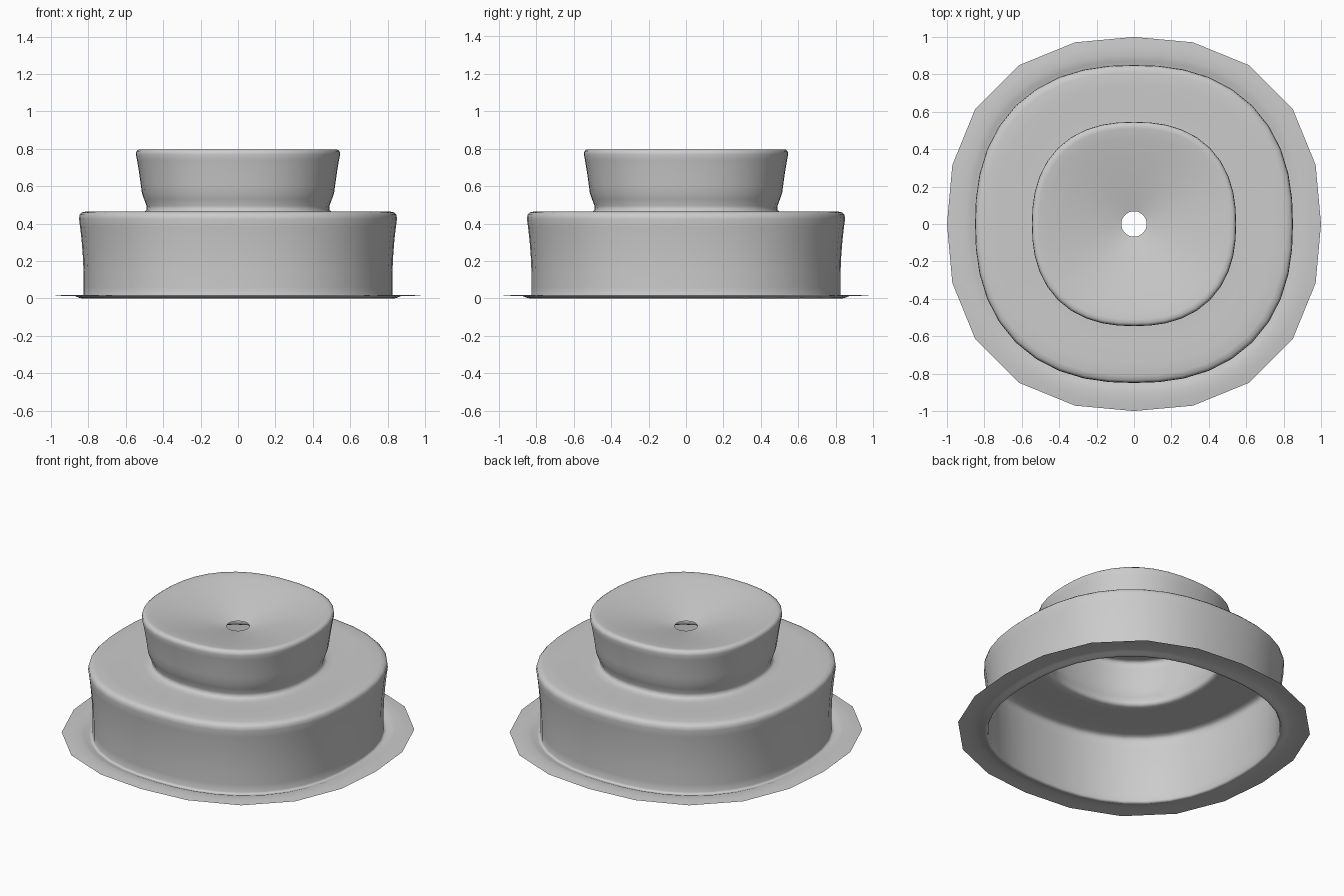
import bpy
import bmesh
from math import cos, sin, pi

cube = bpy.data.objects.get("Cube")
if cube:
    bpy.data.objects.remove(cube, do_unlink=True)

SEGMENTS = 40
ROUNDNESS = 2.35

# One grey for the whole shell
grey = bpy.data.materials.new("plain_grey")
grey.use_nodes = True
colour = (0.6, 0.6, 0.6, 1)
grey.diffuse_color = colour
grey.node_tree.nodes["Principled BSDF"].inputs["Base Color"].default_value = colour

# Half-width and height, from the brim inwards to the hole
brim = [(1.0, 0.012), (0.95, 0.017), (0.9, 0.018), (0.87, 0.012), (0.845, 0.002)]
lower_tier = [(0.832, 0.0), (0.826, 0.012), (0.826, 0.06), (0.826, 0.14),
              (0.829, 0.22), (0.836, 0.31), (0.844, 0.38), (0.85, 0.425),
              (0.847, 0.448), (0.835, 0.46), (0.81, 0.465)]
shoulder = [(0.74, 0.465), (0.62, 0.462), (0.54, 0.46), (0.505, 0.462)]
upper_tier = [(0.488, 0.472), (0.489, 0.495), (0.502, 0.53), (0.514, 0.565),
              (0.52, 0.61), (0.53, 0.68), (0.54, 0.74), (0.546, 0.77),
              (0.543, 0.788), (0.53, 0.797), (0.51, 0.796)]
funnel = [(0.46, 0.788), (0.35, 0.765), (0.2, 0.732), (0.068, 0.7)]
profile = brim + lower_tier + shoulder + upper_tier + funnel


def rounded_square(half_width, angle, power):
    """Point on a softly squared circle."""
    c, s = cos(angle), sin(angle)
    r = half_width / (abs(c) ** power + abs(s) ** power) ** (1 / power)
    return r * c, r * s


bm = bmesh.new()
rings = []
for index, (width, z) in enumerate(profile):
    # The hole is a true circle
    power = 2 if width < 0.1 else ROUNDNESS
    ring = [rounded_square(width, 2 * pi * k / SEGMENTS, power) for k in range(SEGMENTS)]
    if index == 0:
        # The brim's outer edge has half as many corners
        for k in range(1, SEGMENTS, 2):
            a, b = ring[k - 1], ring[(k + 1) % SEGMENTS]
            ring[k] = ((a[0] + b[0]) / 2, (a[1] + b[1]) / 2)
    rings.append([bm.verts.new((x, y, z)) for x, y in ring])

# Skin neighbouring rings
for outer, inner in zip(rings, rings[1:]):
    for k in range(SEGMENTS):
        n = (k + 1) % SEGMENTS
        face = bm.faces.new((outer[k], outer[n], inner[n], inner[k]))
        face.smooth = True

mesh = bpy.data.meshes.new("tiered_shell")
bm.to_mesh(mesh)
bm.free()
mesh.materials.append(grey)
shell = bpy.data.objects.new("tiered_shell", mesh)
bpy.context.collection.objects.link(shell)
